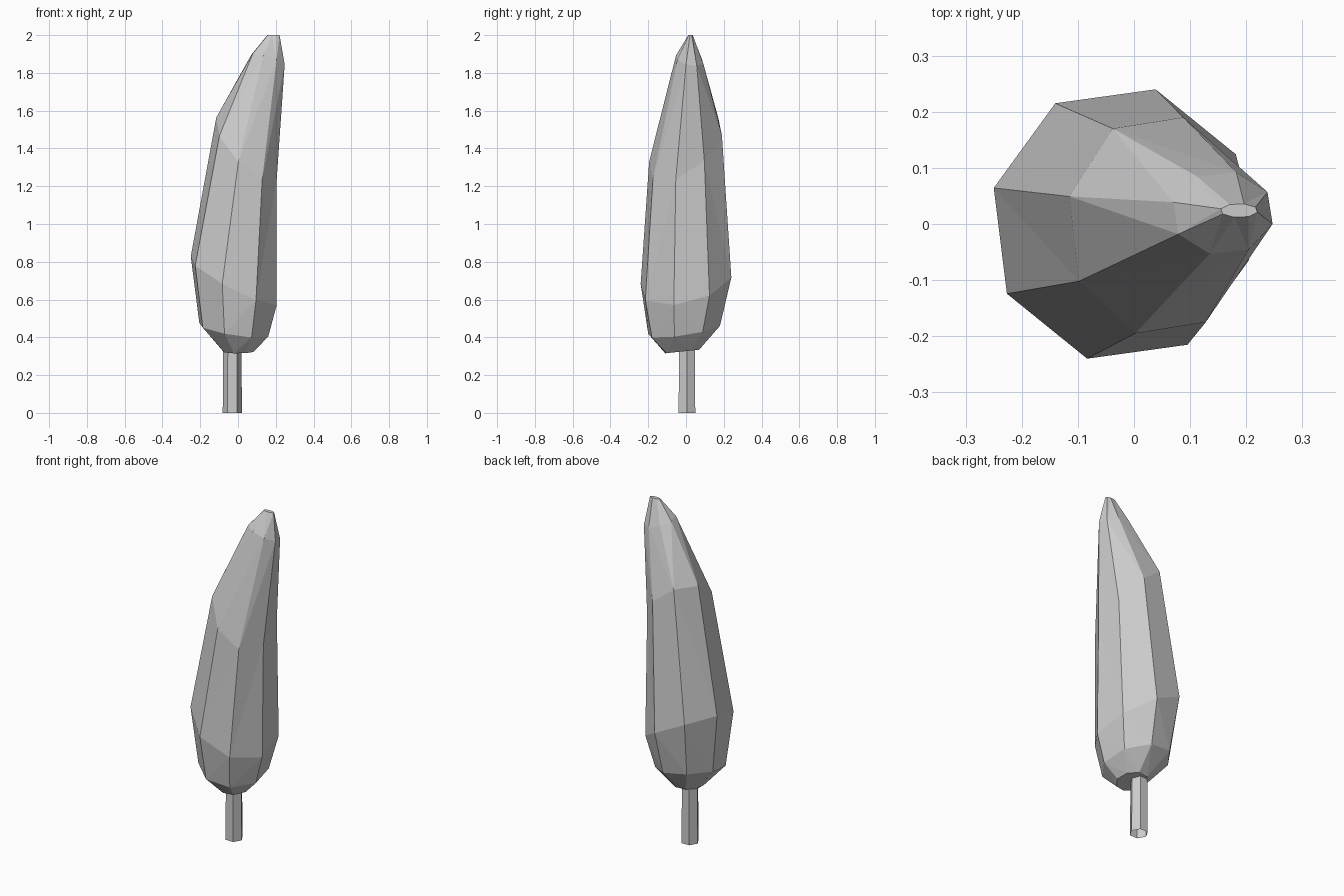
import bpy
import bmesh
from math import cos, sin, radians

cube = bpy.data.objects.get("Cube")
if cube:
    bpy.data.objects.remove(cube, do_unlink=True)


def make_material(name, colour):
    mat = bpy.data.materials.new(name)
    mat.use_nodes = True
    mat.diffuse_color = colour
    mat.node_tree.nodes["Principled BSDF"].inputs["Base Color"].default_value = colour
    return mat


def add_ring(bm, sides, start, centre, radii, tilt=(0, 0)):
    """Polygon ring; tilt raises or lowers it along x and y."""
    verts = []
    for i in range(sides):
        a = radians(start + i * 360 / sides)
        c, s = cos(a), sin(a)
        verts.append(bm.verts.new((centre[0] + radii[0] * c,
                                   centre[1] + radii[1] * s,
                                   centre[2] + tilt[0] * c + tilt[1] * s)))
    return verts


def bridge(bm, lower, upper):
    n = len(lower)
    for i in range(n):
        j = (i + 1) % n
        bm.faces.new((lower[i], lower[j], upper[j], upper[i]))


def finish(bm, name, mat):
    mesh = bpy.data.meshes.new(name)
    bm.to_mesh(mesh)
    bm.free()
    mesh.materials.append(mat)
    obj = bpy.data.objects.new(name, mesh)
    bpy.context.collection.objects.link(obj)
    return obj


grey = make_material("plain grey", (0.6, 0.6, 0.6, 1))

# Foliage: leaning, faceted crown (x span, y span, height, tilt)
crown = [
    ((-0.08, 0.08), (-0.11, 0.07), 0.325, (0, 0.01)),
    ((-0.205, 0.16), (-0.2, 0.18), 0.44, (-0.03, 0.03)),
    ((-0.25, 0.205), (-0.24, 0.24), 0.7, (-0.12, 0.05)),
    ((-0.115, 0.205), (-0.195, 0.19), 1.4, (-0.14, 0.11)),
    ((0.07, 0.247), (-0.053, 0.092), 1.87, (-0.03, -0.015)),
    ((0.155, 0.22), (0.012, 0.036), 2.0, (0, 0)),
]
reach = cos(radians(15))
bm = bmesh.new()
rings = []
for (x0, x1), (y0, y1), z, tilt in crown:
    rings.append(add_ring(bm, 8, 30, ((x0 + x1) / 2, (y0 + y1) / 2, z),
                          ((x1 - x0) / 2 / reach, (y1 - y0) / 2 / reach), tilt))
for low, high in zip(rings, rings[1:]):
    bridge(bm, low, high)
bm.faces.new(reversed(rings[0]))
bm.faces.new(rings[-1])
bmesh.ops.triangulate(bm, faces=bm.faces[:], quad_method='BEAUTY')
finish(bm, "foliage", grey)

# Trunk: six-sided tube, open underneath
bm = bmesh.new()
foot = add_ring(bm, 6, 0, (-0.03, 0.005, 0), (0.051, 0.051))
neck = add_ring(bm, 6, 0, (-0.03, 0.005, 0.36), (0.048, 0.048))
bridge(bm, foot, neck)
bm.faces.new(neck)
finish(bm, "trunk", grey)
